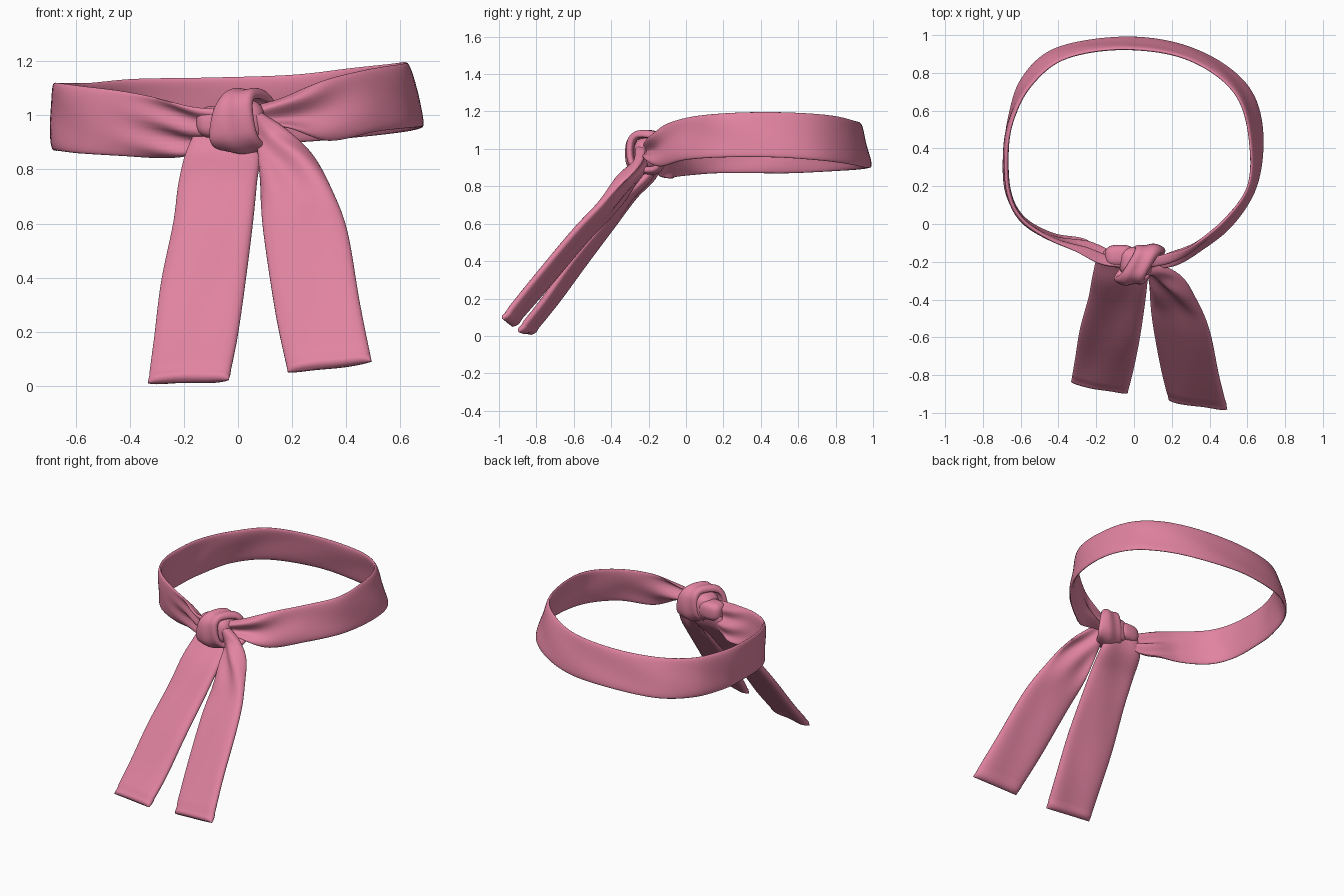
import bpy, bmesh, math
from mathutils import Vector

if "Cube" in bpy.data.objects:
    bpy.data.objects.remove(bpy.data.objects["Cube"])

pink = bpy.data.materials.new("pink cloth")
pink.diffuse_color = (0.76, 0.23, 0.36, 1)
pink.use_nodes = True
pink.node_tree.nodes["Principled BSDF"].inputs["Base Color"].default_value = pink.diffuse_color


def finish(name, bm):
    bmesh.ops.recalc_face_normals(bm, faces=bm.faces)
    mesh = bpy.data.meshes.new(name)
    bm.to_mesh(mesh)
    bm.free()
    mesh.materials.append(pink)
    ob = bpy.data.objects.new(name, mesh)
    bpy.context.collection.objects.link(ob)
    bpy.ops.object.select_all(action='DESELECT')
    ob.select_set(True)
    bpy.context.view_layer.objects.active = ob
    bpy.ops.object.shade_smooth_by_angle(angle=math.radians(50))
    return ob


def spline(points, steps, closed):
    """Catmull-Rom through 6-number stations (edge A xyz, edge B xyz)."""
    n = len(points)
    get = (lambda i: points[i % n]) if closed else (lambda i: points[max(0, min(n - 1, i))])
    out = []
    for i in range(n if closed else n - 1):
        for s in range(steps):
            t = s / steps
            out.append([0.5 * (2 * b + (c - a) * t + (2 * a - 5 * b + 4 * c - d) * t * t
                               + (3 * b - a - 3 * c + d) * t ** 3)
                        for a, b, c, d in zip(get(i - 1), get(i), get(i + 1), get(i + 2))])
    if not closed:
        out.append(list(points[-1]))
    return [(Vector(p[:3]), Vector(p[3:])) for p in out]


def ribbon(name, points, half, fold, steps=8, closed=False, across=20):
    """Sweep a soft-edged cloth strip; fold(u, v) pushes it along its normal."""
    rows = spline(points, steps, closed)
    n = len(rows)
    thick = [half] * n
    if not closed:  # rounded hem past the last station
        a, b = rows[-1]
        step = ((a + b) - sum(rows[-2], Vector())).normalized() * half
        for t in (.4, .75, .95):
            rows.append((a + step * t, b + step * t))
            thick.append(half * math.sqrt(1 - t * t))
    n = len(rows)
    bm = bmesh.new()
    rings = []
    for i, (a, b) in enumerate(rows):
        lo, hi = ((i - 1) % n, (i + 1) % n) if closed else (max(i - 1, 0), min(i + 1, n - 1))
        tangent = sum(rows[hi], Vector()) - sum(rows[lo], Vector())
        normal = tangent.cross(b - a).normalized()
        u = i / (n if closed else n - 1)
        ring = []
        for j in range(2 * across):
            v = -math.cos(math.pi * j / across)
            side = 1 if j < across else -1
            h = thick[i] * math.sqrt(max(0, 1 - abs(v) ** 6)) * side
            ring.append(bm.verts.new((a + b) / 2 + (b - a) * v / 2 + normal * (h + fold(u, v))))
        rings.append(ring)
    m = 2 * across
    for i in range(n if closed else n - 1):
        p, q = rings[i], rings[(i + 1) % n]
        for j in range(m):
            bm.faces.new((p[j], p[(j + 1) % m], q[(j + 1) % m], q[j]))
    if not closed:
        bm.faces.new(rings[0])
        bm.faces.new(rings[-1])
    return finish(name, bm)


# Waist band: top edge and bottom edge, from the knot round the back to the knot
band = [
    (0.0, -.23, 1.02, -.02, -.18, .92), (-.13, -.21, 1.03, -.16, -.13, .86),
    (-.27, -.155, 1.06, -.27, -.085, .84), (-.43, -.09, 1.09, -.43, -.055, .85),
    (-.59, .02, 1.11, -.59, .03, .86), (-.665, .17, 1.12, -.67, .17, .87),
    (-.675, .38, 1.12, -.678, .38, .87), (-.64, .56, 1.12, -.66, .56, .87),
    (-.55, .73, 1.12, -.59, .77, .88), (-.38, .87, 1.135, -.42, .925, .89),
    (-.10, .925, 1.14, -.10, .985, .90), (.20, .90, 1.15, .20, .96, .90),
    (.42, .80, 1.175, .45, .86, .92), (.56, .65, 1.19, .62, .70, .94),
    (.615, .43, 1.197, .68, .47, .955), (.605, .20, 1.19, .645, .20, .955),
    (.48, .02, 1.17, .51, -.01, .94), (.32, -.10, 1.13, .33, -.14, .905),
    (.17, -.17, 1.07, .17, -.21, .95), (.03, -.22, 1.03, .03, -.22, .97)]


def band_fold(u, v):
    left, right = math.exp(-((u - .08) / .05) ** 2), math.exp(-((u - .92) / .05) ** 2)
    pleat = left * .015 * math.sin(7 * v + 30 * u) + right * .022 * math.cos(4 * v - 25 * u)
    return pleat + .004 * math.sin(45 * u + 2 * v) * (1 - v * v)


ribbon("waist_band", band, .013, band_fold)

# Hanging tails: left edge and right edge, from the knot down to the hem
left_tail = [
    (-.13, -.15, 1.0, .02, -.16, 1.0), (-.19, -.17, .87, .08, -.20, .87),
    (-.22, -.275, .75, .07, -.32, .75), (-.24, -.385, .60, .055, -.445, .60),
    (-.285, -.55, .38, .03, -.61, .40), (-.31, -.70, .18, .0, -.76, .19),
    (-.33, -.82, .03, -.03, -.88, .042)]
right_tail = [
    (.03, -.24, .98, .09, -.24, 1.01), (.07, -.23, .89, .19, -.26, .94),
    (.085, -.28, .78, .28, -.325, .85), (.085, -.39, .66, .35, -.435, .72),
    (.10, -.53, .52, .405, -.585, .57), (.14, -.75, .26, .45, -.805, .31),
    (.18, -.915, .07, .49, -.965, .11)]


def hem(u):
    return -.007 * math.exp(-((u - .93) / .012) ** 2)


ribbon("left_tail", left_tail, .027,
       lambda u, v: .005 * math.sin(9 * u + 3 * v) * (1 - v * v) + hem(u))
ribbon("right_tail", right_tail, .027,
       lambda u, v: math.exp(-((u - .32) / .15) ** 2)
       * (.03 * (1 - v * v) + .016 * math.sin(4.5 * v - 9 * u + 2))
       + .004 * math.sin(10 * u + 3 * v) * (1 - v * v) + hem(u))

# Knot wrap: a squarish loop of cloth leaning right towards the back
wrap = []
for k in range(16):
    a = 2 * math.pi * k / 16
    c, s = [math.copysign(abs(q) ** .75, q) for q in (math.cos(a), math.sin(a))]
    x, y, z = .03 - .052 * c, -.215 - .088 * c, .98 + .1 * s
    w = .08 - .014 * s
    wrap.append((x - w, y, z - .01 * c, x + w, y, z + .01 * c))
ribbon("knot_wrap", wrap, .02,
       lambda u, v: .007 * v * v + .004 * math.sin(5 * v + 6.283 * u), closed=True)

# Knot core: cloth bunched inside the wrap
for name, pos, size in (("knot_core", (.01, -.2, .975), (.09, .08, .085)),
                        ("knot_back_fold", (-.075, -.17, .975), (.08, .06, .06))):
    bm = bmesh.new()
    bmesh.ops.create_uvsphere(bm, u_segments=32, v_segments=16, radius=1)
    for vert in bm.verts:
        vert.co = Vector([p + s * math.copysign(abs(q) ** .7, q)
                          for p, s, q in zip(pos, size, vert.co)])
    finish(name, bm)
